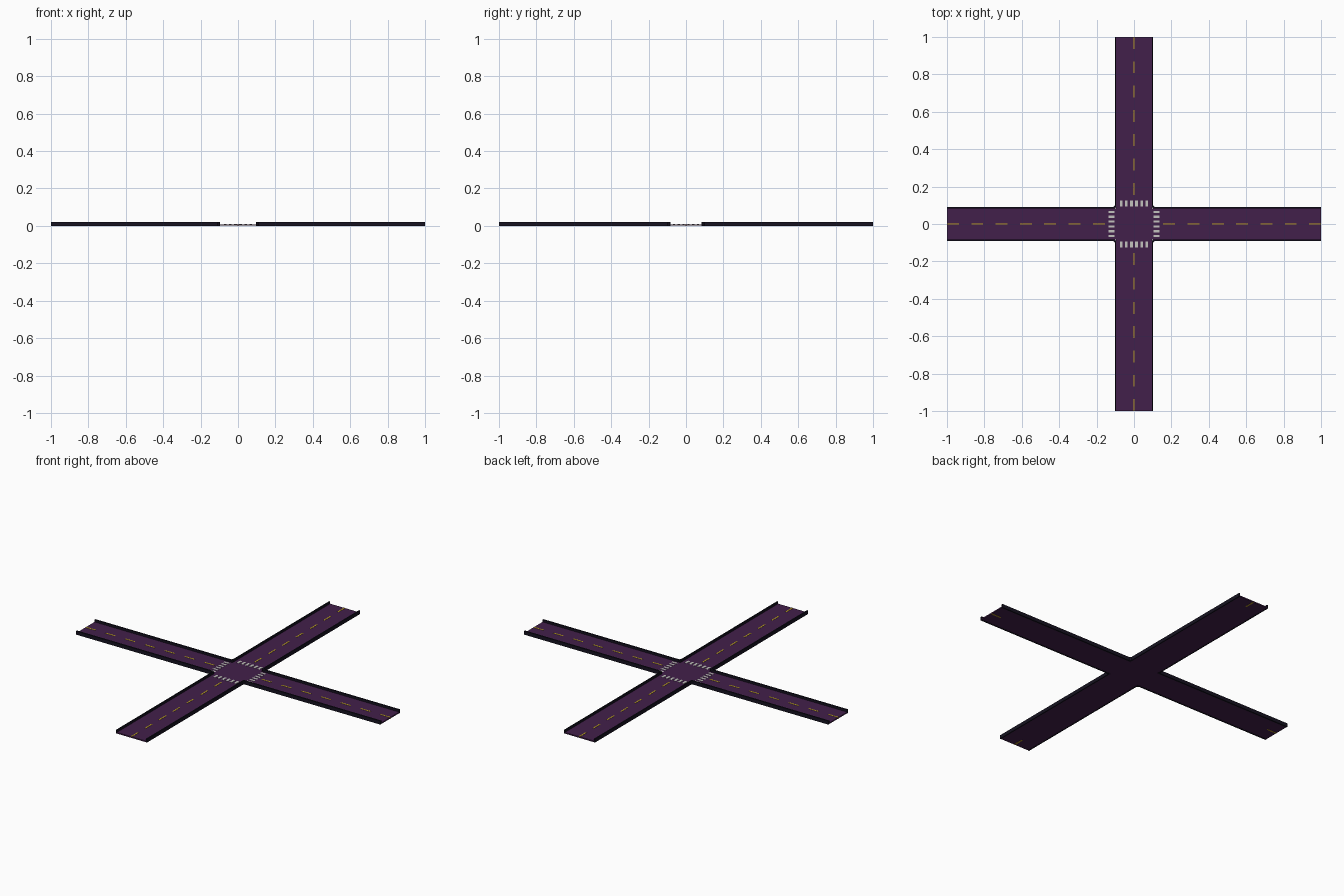
import bpy, bmesh

if "Cube" in bpy.data.objects:
    bpy.data.objects.remove(bpy.data.objects["Cube"])

def material(name, rgb):
    m = bpy.data.materials.new(name)
    m.diffuse_color = (*rgb, 1)
    m.use_nodes = True
    m.node_tree.nodes["Principled BSDF"].inputs["Base Color"].default_value = m.diffuse_color
    return m

ASPHALT = material("asphalt", (0.055, 0.014, 0.07))
CURB = material("curb_dark", (0.008, 0.006, 0.015))
YELLOW = material("lane_yellow", (0.55, 0.38, 0.02))
WHITE = material("stripe_white", (0.55, 0.55, 0.52))

WX, WY = 0.102, 0.092      # half widths of the two roads
CX, CY = 0.095, 0.083      # inner faces of the curbs
DECK, TOP = 0.008, 0.021   # road surface and curb height
PAINT = DECK + 0.0012

def finish(bm, name, mat):
    bmesh.ops.recalc_face_normals(bm, faces=bm.faces)
    me = bpy.data.meshes.new(name)
    bm.to_mesh(me)
    bm.free()
    me.materials.append(mat)
    ob = bpy.data.objects.new(name, me)
    bpy.context.collection.objects.link(ob)
    return ob

def prism(bm, pts, z0, z1):
    face = bm.faces.new([bm.verts.new((x, y, z0)) for x, y in pts])
    ext = bmesh.ops.extrude_face_region(bm, geom=[face])
    top = [v for v in ext["geom"] if isinstance(v, bmesh.types.BMVert)]
    bmesh.ops.translate(bm, verts=top, vec=(0, 0, z1 - z0))

def box(bm, x0, x1, y0, y1, z0, z1):
    prism(bm, [(x0, y0), (x1, y0), (x1, y1), (x0, y1)], z0, z1)

# Cross-shaped road deck
bm = bmesh.new()
prism(bm, [(-CX, -1), (CX, -1), (CX, -CY), (1, -CY), (1, CY), (CX, CY),
           (CX, 1), (-CX, 1), (-CX, CY), (-1, CY), (-1, -CY), (-CX, -CY)], 0.001, DECK)
finish(bm, "road_deck", ASPHALT)

# L-shaped curb with a cut corner at each quadrant
c = 0.008
for i, (sx, sy) in enumerate([(1, 1), (-1, 1), (-1, -1), (1, -1)]):
    bm = bmesh.new()
    pts = [(CX, 1), (CX, CY + c), (CX + c, CY), (1, CY), (1, WY),
           (WX + c, WY), (WX, WY + c), (WX, 1)]
    prism(bm, [(x * sx, y * sy) for x, y in pts], 0, TOP)
    finish(bm, f"curb_{i + 1}", CURB)

# Dashed centre lines on the four arms; the end dashes go through the deck
def dashes(name, count, step, along_x):
    bm = bmesh.new()
    for s in (-1, 1):
        for i in range(count):
            outer = 1 - i * step
            a, b = sorted((s * outer, s * (outer - 0.064)))
            z0 = 0.0 if i == 0 else DECK - 0.001
            if along_x:
                box(bm, a, b, -0.004, 0.004, z0, PAINT)
            else:
                box(bm, -0.004, 0.004, a, b, z0, PAINT)
    finish(bm, name, YELLOW)

dashes("lane_dashes_side", 7, 0.13, True)
dashes("lane_dashes_front", 7, 0.13, False)

# Zebra crossings on each side of the junction
bm = bmesh.new()
for s in (-1, 1):
    for i in range(6):
        k = i - 2.5
        x, y = k * 0.0272, k * 0.0257
        a, b = sorted((s * 0.094, s * 0.126))
        box(bm, x - 0.007, x + 0.007, a, b, DECK - 0.001, PAINT)
        a, b = sorted((s * 0.103, s * 0.137))
        box(bm, a, b, y - 0.006, y + 0.006, DECK - 0.001, PAINT)
finish(bm, "crosswalk_stripes", WHITE)
